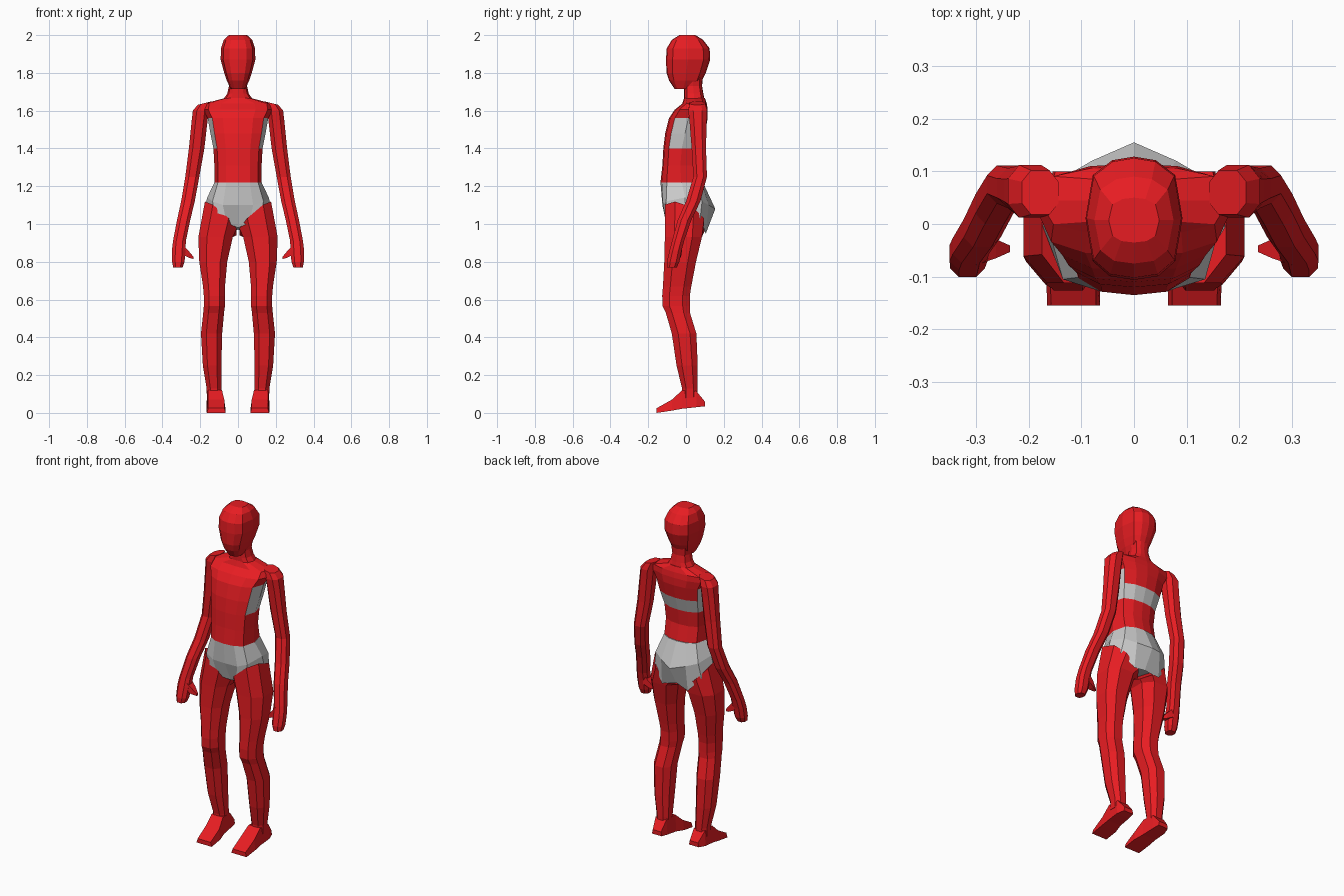
import bpy

red = bpy.data.materials.new("red")
red.diffuse_color = (0.8, 0.012, 0.016, 1)

# Half cross-section of the body: side fraction, front-to-back fraction
HALF = [(0, 0), (.5, .03), (.85, .15), (1, .5), (.85, .85), (.45, .97), (0, 1)]
# Eight-sided limb section
OCT = [(1, -.48), (1, .48), (.5, 1), (-.5, 1), (-1, .48), (-1, -.48), (-.5, -1), (.5, -1)]


def loft(name, rings, mat=red, keep=None, caps=True):
    """Skin a stack of equal-length point rings; keep(row, column) picks faces."""
    n = len(rings[0])
    verts = [p for r in rings for p in r]
    faces = [(i * n + j, i * n + (j + 1) % n, (i + 1) * n + (j + 1) % n, (i + 1) * n + j)
             for i in range(len(rings) - 1) for j in range(n)
             if keep is None or keep(i, j)]
    if caps:
        top = (len(rings) - 1) * n
        faces += [tuple(reversed(range(n))), tuple(range(top, top + n))]
    mesh = bpy.data.meshes.new(name)
    mesh.from_pydata(verts, [], faces)
    mesh.update()
    if mat:
        mesh.materials.append(mat)
    obj = bpy.data.objects.new(name, mesh)
    bpy.context.collection.objects.link(obj)
    return obj


def mirror_half(pts):
    return pts + [(-x, y, z) for x, y, z in pts[-2:0:-1]]


def body(z, w, front, back):
    return mirror_half([(u * w, front + v * (back - front), z) for u, v in HALF])


def limb(x, y, z, rx, ry, tx=0, ty=0):
    return [(x + u * rx, y + v * ry, z + u * rx * tx + v * ry * ty) for u, v in OCT]


def pair(name, rings):
    """Left and right copies; the mirrored one reverses its rings to keep normals out."""
    loft("left_" + name, rings)
    loft("right_" + name, [[(-x, y, z) for x, y, z in reversed(r)] for r in rings])


# Torso: red with a grey band round the sides and back of the chest
torso = [body(*r) for r in [
    (1.22, .125, -.135, .085), (1.31, .125, -.125, .065), (1.40, .13, -.12, .075),
    (1.48, .146, -.11, .10), (1.56, .16, -.09, .115), (1.605, .185, -.06, .115),
    (1.637, .18, -.02, .11), (1.668, .065, -.01, .10)]]


def band(i, j):
    side = min(j, 11 - j)
    return (i == 2 and side >= 2) or (i == 3 and side in (2, 3))


loft("torso", torso, keep=lambda i, j: not band(i, j))
loft("chest_band", torso, mat=None, keep=band, caps=False)

# Hips: grey, pointed at the back, cut away for the legs
hip_low = mirror_half([(0, -.07, .98), (.06, -.105, 1.005), (.12, -.108, 1.04),
                       (.173, -.005, 1.10), (.155, .075, 1.03), (.085, .105, .95),
                       (0, .09, .97)])
hip_mid = mirror_half([(0, -.125, 1.10), (.08, -.122, 1.10), (.135, -.105, 1.12),
                       (.163, -.005, 1.14), (.14, .085, 1.12), (.08, .12, 1.10),
                       (0, .155, 1.08)])
loft("hips", [hip_low, hip_mid, body(1.22, .125, -.135, .09)], mat=None)

# Neck and head
loft("neck", [body(*r) for r in [(1.65, .085, -.01, .10), (1.69, .057, -.01, .092),
                                 (1.73, .048, -.01, .085), (1.78, .055, -.02, .09)]])
loft("head", [body(*r) for r in [
    (1.715, .038, -.06, .03), (1.76, .06, -.09, .085), (1.80, .073, -.103, .105),
    (1.87, .092, -.106, .128), (1.93, .09, -.102, .125), (1.975, .075, -.075, .09),
    (2.0, .048, -.035, .05)]])

# Legs, ankle to slanted hip joint
pair("leg", [limb(*r) for r in [
    (.127, .02, .08, .038, .04), (.127, .02, .13, .039, .041),
    (.137, .006, .25, .049, .056), (.14, -.01, .42, .056, .065),
    (.129, -.043, .53, .055, .064), (.125, -.052, .565, .056, .072),
    (.125, -.053, .62, .056, .073), (.127, -.047, .67, .058, .075),
    (.131, -.031, .80, .074, .084), (.119, -.014, .93, .091, .098),
    (.091, -.008, 1.03, .084, .104, .85, -.35)]])

# Feet: box sections from toe to heel
pair("foot", [[(x - w, y, lo), (x - w * .85, y, hi), (x + w * .85, y, hi), (x + w, y, lo)]
              for y, x, w, lo, hi in [
                  (.10, .122, .032, .035, .06), (.055, .126, .042, .03, .115),
                  (-.02, .122, .044, .022, .12), (-.075, .116, .051, .012, .07),
                  (-.155, .115, .05, 0, .025)]])

# Arms with hands, fingertips to shoulder
pair("arm", [limb(*r) for r in [
    (.318, -.075, .77, .025, .026), (.316, -.068, .80, .033, .033),
    (.314, -.055, .86, .036, .032), (.31, -.042, .91, .034, .032),
    (.288, -.008, 1.02, .035, .036), (.265, .038, 1.12, .036, .038),
    (.242, .075, 1.25, .037, .036), (.219, .068, 1.40, .041, .038),
    (.204, .064, 1.54, .042, .045), (.197, .062, 1.60, .042, .05),
    (.178, .06, 1.64, .035, .042, -.25)]])

# Thumbs
pair("thumb", [[(x, y - h, z - h), (x, y + h, z - h), (x, y + h, z + h), (x, y - h, z + h)]
               for x, y, z, h in [(.235, -.047, .82, .006), (.262, -.047, .84, .018),
                                  (.30, -.05, .87, .028)]])

# Make every face point outward
import bmesh
for obj in bpy.context.collection.objects:
    if obj.name != "chest_band" and obj.name != "torso":
        bm = bmesh.new()
        bm.from_mesh(obj.data)
        bmesh.ops.recalc_face_normals(bm, faces=bm.faces)
        bm.to_mesh(obj.data)
        bm.free()
